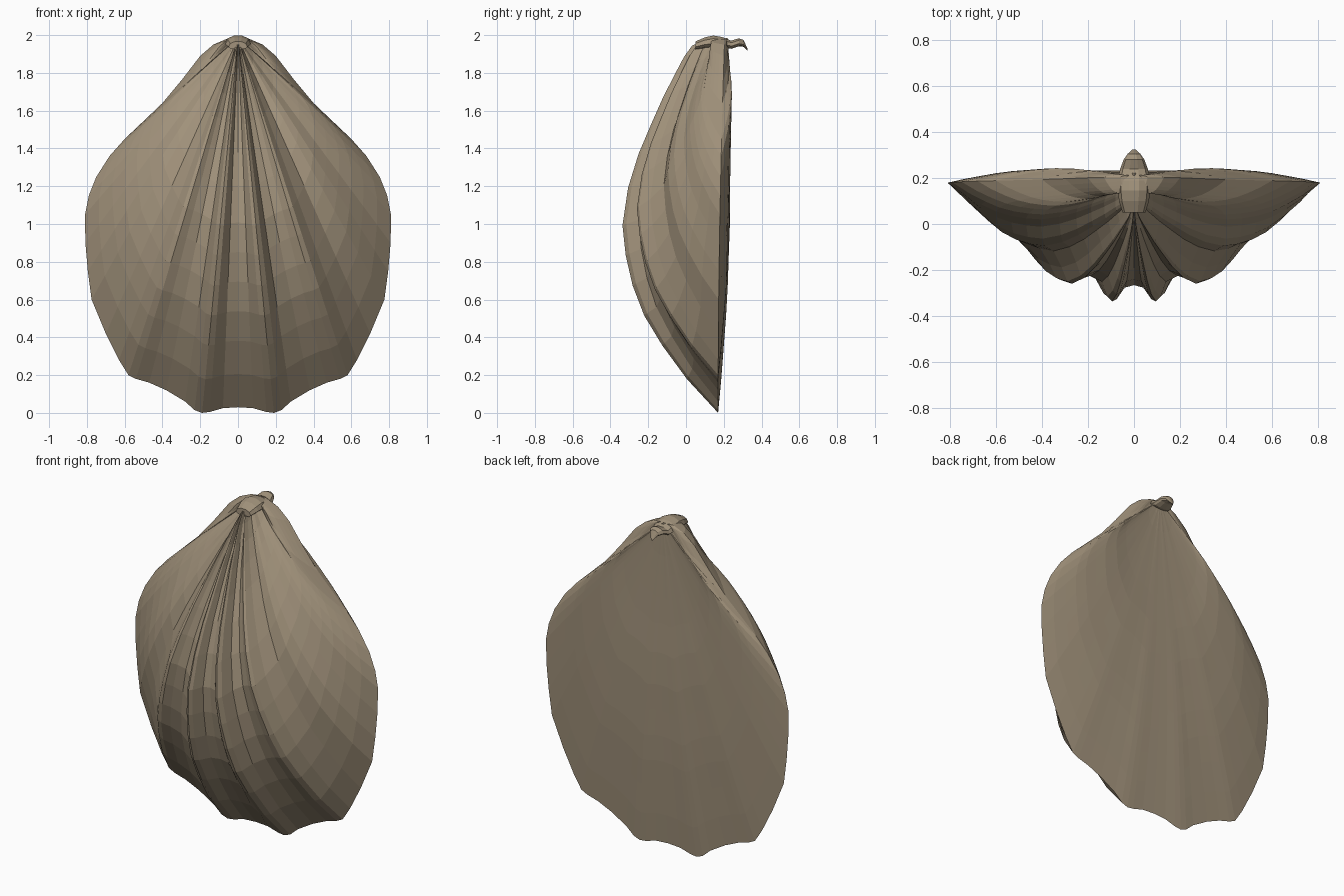
import bpy, bmesh, math

if "Cube" in bpy.data.objects:
    bpy.data.objects.remove(bpy.data.objects["Cube"])

mat = bpy.data.materials.new("shell_tan")
mat.diffuse_color = (0.36, 0.29, 0.20, 1)
mat.use_nodes = True
mat.node_tree.nodes["Principled BSDF"].inputs["Base Color"].default_value = mat.diffuse_color


def interp(table, t):
    for (a, va), (b, vb) in zip(table, table[1:]):
        if t <= b:
            return va + (vb - va) * (t - a) / (b - a)
    return table[-1][1]


def finish(bm, name):
    bmesh.ops.recalc_face_normals(bm, faces=bm.faces)
    me = bpy.data.meshes.new(name)
    bm.to_mesh(me)
    bm.free()
    me.materials.append(mat)
    ob = bpy.data.objects.new(name, me)
    bpy.context.collection.objects.link(ob)
    return ob


# Right half of the rim from beak to bottom: x, z, bulge depth of that ray
half = [(.06, 1.98, .06), (.13, 1.95, .07), (.2, 1.89, .075), (.3, 1.76, .08),
        (.4, 1.64, .09), (.5, 1.545, .095), (.6, 1.45, .1), (.68, 1.36, .115),
        (.75, 1.25, .13), (.79, 1.15, .15), (.81, 1.05, .17), (.808, .9, .2),
        (.795, .75, .25), (.775, .6, .28), (.7, .42, .30), (.63, .28, .37),
        (.58, .2, .43), (.54, .18, .44), (.47, .16, .42), (.38, .12, .405),
        (.28, .06, .43), (.23, .015, .495), (.19, 0, .515), (.15, .005, .505),
        (.08, .025, .455)]
rim = half + [(0, .03, .445)] + [(-x, z, a) for x, z, a in reversed(half)]

# Profiles along each ray, from beak (0) to rim (1)
front_shape = [(0, .2), (.02, .33), (.05, .41), (.15, .6), (.3, .84), (.4, .95), (.5, 1),
               (.625, .94), (.75, .75), (.875, .44), (.96, .15), (1, 0)]
back_shape = [(0, .02), (.1, .025), (.3, .04), (.45, .055), (.7, .045), (.9, .018), (1, 0)]
steps = [.02, .05, .1, .16, .23, .31, .4, .5, .58, .66, .74, .82, .91]
AX, AZ = 0.0, 1.985


def rim_y(z):
    return .17 + .035 * (z / 2) ** 2


def half_shell(name, back):
    bm = bmesh.new()
    pole = bm.verts.new((AX, .22 if back else .14, AZ))
    rows = []
    for t in steps + [1]:
        row = []
        for x, z, a in rim:
            px, pz = x * t, AZ + (z - AZ) * t
            y0 = rim_y(pz)
            if back:
                # faint ribs on the lid, scaled down near the short upper rays
                k = min(1, math.hypot(x, z - AZ) / .9)
                y = y0 + interp(back_shape, t) * (k * (.88 + .25 * a) + .1 * (1 - k))
            else:
                y = y0 - a * interp(front_shape, t)
            row.append(bm.verts.new((px, y, pz)))
        rows.append(row)
    n = len(rim)
    for i in range(n):
        j = (i + 1) % n
        bm.faces.new((pole, rows[0][i], rows[0][j]))
        for r, s in zip(rows, rows[1:]):
            bm.faces.new((r[i], r[j], s[j], s[i]))
    return bm


# Ribbed front valve and gently domed back valve, welded at the rim
front = half_shell("front", False)
tmp = bpy.data.meshes.new("tmp")
half_back = half_shell("back", True)
half_back.to_mesh(tmp)
half_back.free()
front.from_mesh(tmp)
bpy.data.meshes.remove(tmp)
bmesh.ops.remove_doubles(front, verts=front.verts, dist=.0005)
finish(front, "ribbed_shell")

# Hooked beak curling over the back: y, z of top, half width, thickness
beak_path = [(.05, 1.968, .05, .03), (.10, 1.99, .065, .04), (.145, 2.0, .07, .045),
             (.19, 1.992, .07, .04), (.24, 1.972, .06, .03), (.28, 1.985, .045, .03),
             (.305, 1.975, .028, .025), (.325, 1.93, .006, .008)]
bm = bmesh.new()
rings = []
SIDES = 10
for y, z, w, h in beak_path:
    rings.append([bm.verts.new((w * math.cos(2 * math.pi * k / SIDES), y,
                                z - h + h * math.sin(2 * math.pi * (k + 0) / SIDES)
                                * (1 if k <= SIDES / 2 else .5)))
                  for k in range(SIDES)])
for r, s in zip(rings, rings[1:]):
    for k in range(SIDES):
        m = (k + 1) % SIDES
        bm.faces.new((r[k], r[m], s[m], s[k]))
bm.faces.new(rings[0])
bm.faces.new(rings[-1])
finish(bm, "beak")
